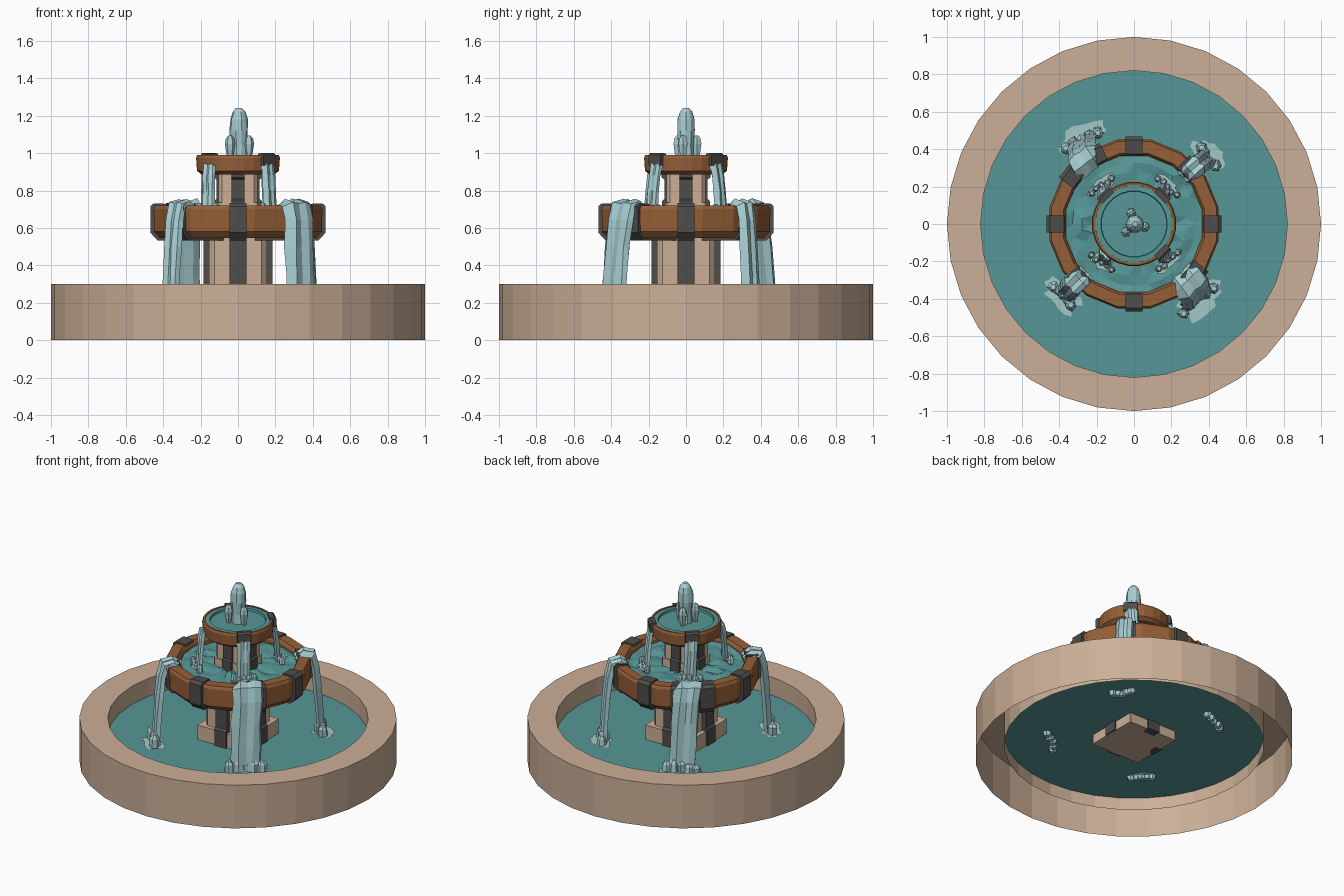
import bpy, bmesh, math, random
from mathutils import Vector

if "Cube" in bpy.data.objects:
    bpy.data.objects.remove(bpy.data.objects["Cube"])

random.seed(7)


def mat(name, rgb):
    m = bpy.data.materials.new(name)
    m.diffuse_color = (*rgb, 1)
    m.use_nodes = True
    m.node_tree.nodes["Principled BSDF"].inputs["Base Color"].default_value = m.diffuse_color
    return m


STONE = mat("tan_stone", (0.60, 0.43, 0.31))
WOOD = mat("brown_wood", (0.30, 0.115, 0.040))
METAL = mat("dark_metal", (0.078, 0.074, 0.068))
WATER = mat("teal_water", (0.095, 0.31, 0.31))
SPRAY = mat("pale_water", (0.39, 0.62, 0.65))
FOAM = mat("foam", (0.37, 0.58, 0.57))


def finish(name, bm, material, recalc=True):
    if recalc:
        bmesh.ops.recalc_face_normals(bm, faces=bm.faces[:])
    me = bpy.data.meshes.new(name)
    bm.to_mesh(me)
    bm.free()
    me.materials.append(material)
    ob = bpy.data.objects.new(name, me)
    bpy.context.collection.objects.link(ob)
    return ob


def polar(r, t, z, deg):
    """Point at radius r and sideways offset t, seen along direction deg."""
    a = math.radians(deg)
    return Vector((r * math.cos(a) - t * math.sin(a), r * math.sin(a) + t * math.cos(a), z))


def loft(bm, rings, caps=True):
    vs = [[bm.verts.new(p) for p in ring] for ring in rings]
    n = len(vs[0])
    for a, b in zip(vs, vs[1:]):
        for i in range(n):
            j = (i + 1) % n
            bm.faces.new((a[i], a[j], b[j], b[i]))
    if caps:
        bm.faces.new(vs[0][::-1])
        bm.faces.new(vs[-1])


def lathe(name, profile, sides, material, offset=0.0, caps=False):
    bm = bmesh.new()
    loft(bm, [[polar(r, 0, z, offset + 360 * i / sides) for i in range(sides)]
              for r, z in profile], caps)
    return finish(name, bm, material, recalc=caps)


def disc(name, r, z, sides, material):
    bm = bmesh.new()
    bm.faces.new([bm.verts.new(polar(r, 0, z, 360 * i / sides)) for i in range(sides)])
    return finish(name, bm, material, False)


def strap(name, profile, deg, hw):
    """Extrude a radius/height outline sideways."""
    bm = bmesh.new()
    loft(bm, [[polar(r, t, z, deg) for r, z in profile] for t in (-hw, hw)])
    return finish(name, bm, METAL)


def block(name, half, chamfer, z0, z1):
    c = half - chamfer
    out = [(half, -c), (half, c), (c, half), (-c, half), (-half, c), (-half, -c), (-c, -half), (c, -half)]
    bm = bmesh.new()
    loft(bm, [[Vector((x, y, z)) for x, y in out] for z in (z0, z1)])
    return finish(name, bm, STONE)


def stream(name, path, deg0, deg1, hw, thick):
    """Ridged sheet of falling water along a radius/height path."""
    cross = [(-1, -.5), (-.4, -1), (.3, -.7), (1, -.6), (.9, .5), (.45, 1), (0, .55), (-.5, 1)]
    bm = bmesh.new()
    rings = []
    for k, (r, z) in enumerate(path):
        p, q = path[max(k - 1, 0)], path[min(k + 1, len(path) - 1)]
        d = Vector((q[0] - p[0], q[1] - p[1])).normalized()
        n = Vector((-d.y, d.x))
        deg = deg0 + (deg1 - deg0) * k / (len(path) - 1)
        ring = []
        for u, v in cross:
            s = thick * v * random.uniform(.8, 1.15)
            ring.append(polar(r + n.x * s, u * hw * random.uniform(.92, 1.08), z + n.y * s, deg))
        rings.append(ring)
    loft(bm, rings)
    return finish(name, bm, SPRAY)


def splash(name, r, deg, z, width, size):
    """Cluster of chunky droplets where a stream lands."""
    bm = bmesh.new()
    for k in range(5):
        t = width * (k / 4 - .5) * 1.1
        c = polar(r + random.uniform(-.4, .6) * size, t, 0, deg)
        h = size * random.uniform(1.3, 2.4)
        rings = []
        for zz, f in ((z - size, .6), (z, 1), (z + h * .7, .95), (z + h, .5)):
            rings.append([c + polar(size * f * random.uniform(.8, 1.1), 0, zz, 60 * i + 25 * k)
                          for i in range(6)])
        loft(bm, rings)
    return finish(name, bm, SPRAY)


def foam(name, r, deg, z, rt, rr):
    bm = bmesh.new()
    vs = []
    for i in range(18):
        a = 2 * math.pi * i / 18
        f = random.uniform(.65, 1.15)
        vs.append(bm.verts.new(polar(r + rr * f * math.cos(a), rt * f * math.sin(a), z, deg)))
    bm.faces.new(vs)
    return finish(name, bm, FOAM, False)


# Big stone basin, open underneath, with its pool
lathe("basin", [(1, 0), (1, .30), (.82, .30), (.82, .09)], 32, STONE)
disc("basin_water", .82, .175, 32, WATER)

# Pillars with square plinths
block("lower_plinth", .185, .004, .11, .275)
block("lower_pillar", .155, .03, .27, .56)
block("upper_plinth", .112, .01, .64, .735)
block("upper_pillar", .105, .02, .73, .90)

# Wooden bowls
lathe("middle_bowl", [(.15, .545), (.425, .545), (.457, .58), (.460, .70), (.45, .72),
                      (.385, .72), (.372, .70), (.372, .65)], 16, WOOD, 11.25)
lathe("top_bowl", [(.09, .885), (.195, .885), (.221, .905), (.226, .975), (.22, .99),
                   (.207, .99), (.205, .96)], 24, WOOD, 7.5)

# Rippled water in the middle bowl
bm = bmesh.new()
rings = []
for k, r in enumerate((.09, .16, .22, .28, .33, .38)):
    rings.append([polar(r, 0, .68 + random.uniform(-.012, .012), 360 * (i + .5 * (k % 2)) / 28)
                  for i in range(28)])
loft(bm, rings, False)
bmesh.ops.triangulate(bm, faces=bm.faces[:])
finish("middle_water", bm, WATER, False)

# Stepped water in the top bowl
lathe("top_water_edge", [(.213, .985), (.178, .987), (.175, .97)], 24, WATER, 7.5)
disc("top_water", .18, .972, 24, WATER)

# Metal straps on pillars and round the middle bowl
RIM = [(.365, .69), (.375, .728), (.45, .732), (.469, .715), (.469, .575), (.43, .533),
       (.15, .533), (.15, .55), (.42, .555), (.44, .59), (.44, .70), (.39, .70)]
for i in range(4):
    d = 90 * i
    strap(f"lower_pillar_strap_{i}", [(.14, .11), (.196, .11), (.196, .285), (.184, .30),
                                      (.184, .545), (.14, .545)], d, .045)
    strap(f"upper_pillar_strap_{i}", [(.09, .65), (.127, .65), (.127, .745), (.116, .755),
                                      (.116, .86), (.132, .87), (.132, .89), (.09, .89)], d, .035)
    strap(f"bowl_strap_{i}", RIM, d, .045)
for i, (d, hw) in enumerate(((45, .05), (118, .04), (142, .05), (225, .055), (-40, .06))):
    strap(f"bowl_corner_strap_{i}", RIM, d, hw)

# Straps on the top bowl (three corners only)
for i, d in enumerate((45, 135, -45)):
    strap(f"top_strap_{i}", [(.195, .975), (.195, .998), (.225, 1.0), (.238, .99),
                             (.238, .935), (.215, .935), (.215, .975)], d, .045)

# Falling water: middle bowl to basin
FALL = [(.37, .695), (.42, .732), (.468, .722), (.488, .64), (.502, .50), (.515, .34), (.525, .17)]
for i, (d0, d1, hw) in enumerate(((43, 42, .055), (129, 122, .085), (225, 225, .06), (-46, -50, .095))):
    stream(f"lower_stream_{i}", FALL, d0, d1, hw, .026)
    splash(f"lower_splash_{i}", .53, d1, .18, hw * 2, .033)
    foam(f"lower_foam_{i}", .545, d1, .179, hw * 1.1 + .05, .075)

# Falling water: top bowl to middle bowl
FALL = [(.205, .925), (.228, .935), (.238, .88), (.246, .80), (.255, .675)]
for i, (d, dl) in enumerate(((45, 48), (135, 130), (225, 230), (-45, -47))):
    stream(f"upper_stream_{i}", FALL, d, dl, .042, .017)
    splash(f"upper_splash_{i}", .265, dl, .685, .12, .02)
    foam(f"upper_foam_{i}", .27, dl, .695, .085, .04)

# Central jet with small side spurts
bm = bmesh.new()
loft(bm, [[Vector((.005, 0, 0)) + polar(r * random.uniform(.93, 1.07), 0, z, 36 * i) for i in range(10)]
          for r, z in ((.045, .965), (.042, 1.04), (.049, 1.12), (.046, 1.18), (.034, 1.22), (.015, 1.242))])
finish("centre_jet", bm, SPRAY)
for k, d in enumerate((-15, 105, 225)):
    bm = bmesh.new()
    c = polar(.06, 0, 0, d)
    loft(bm, [[c + polar(r, 0, z, 60 * i) for i in range(6)]
              for r, z in ((.015, .97), (.022, 1.01), (.028, 1.05), (.022, 1.08), (.008, 1.095))])
    finish(f"jet_spurt_{k}", bm, SPRAY)
